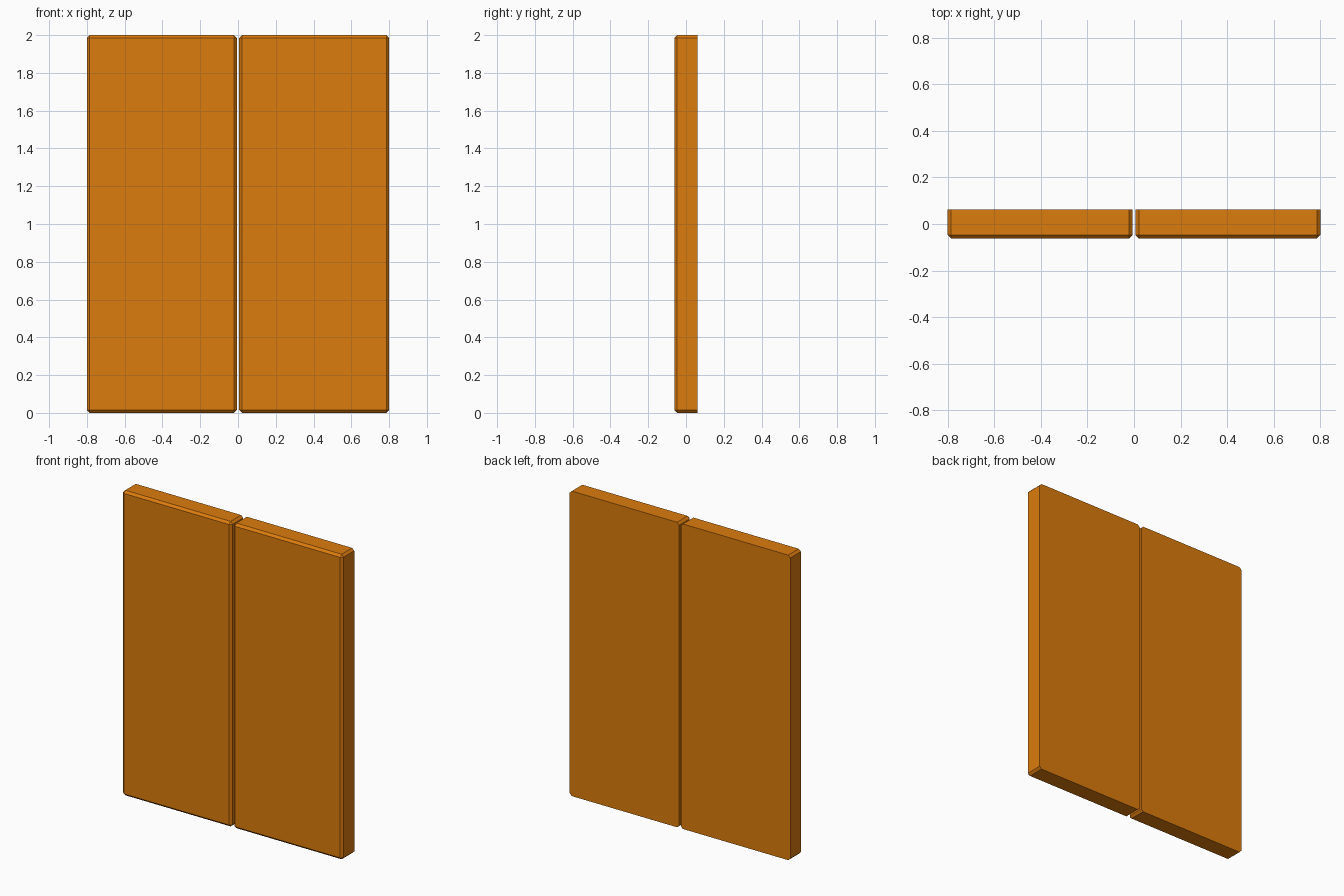
import bpy, bmesh

if "Cube" in bpy.data.objects:
    bpy.data.objects.remove(bpy.data.objects["Cube"])

INNER, OUTER, HALF_DEPTH, HEIGHT, CHAMFER = 0.006, 0.80, 0.062, 2.0, 0.015

mat = bpy.data.materials.new("orange_paint")
mat.diffuse_color = (0.72, 0.20, 0.004, 1)
mat.use_nodes = True
mat.node_tree.nodes["Principled BSDF"].inputs["Base Color"].default_value = mat.diffuse_color


def door_panel(name, side):
    """Slab with chamfered front rim and corners, square at the back."""
    bm = bmesh.new()
    bmesh.ops.create_cube(bm, size=1)
    for v in bm.verts:
        v.co.x = v.co.x * (OUTER - INNER) + side * (OUTER + INNER) / 2
        v.co.y *= 2 * HALF_DEPTH
        v.co.z = (v.co.z + 0.5) * HEIGHT
    # every edge except the four around the back face
    edges = [e for e in bm.edges if min(v.co.y for v in e.verts) < 0]
    bmesh.ops.bevel(bm, geom=edges, offset=CHAMFER, segments=1,
                    affect='EDGES', profile=0.5)
    bmesh.ops.recalc_face_normals(bm, faces=bm.faces)
    mesh = bpy.data.meshes.new(name)
    bm.to_mesh(mesh)
    bm.free()
    mesh.materials.append(mat)
    obj = bpy.data.objects.new(name, mesh)
    bpy.context.collection.objects.link(obj)


# Pair of door leaves with a narrow gap between
door_panel("left_door_panel", -1)
door_panel("right_door_panel", 1)
